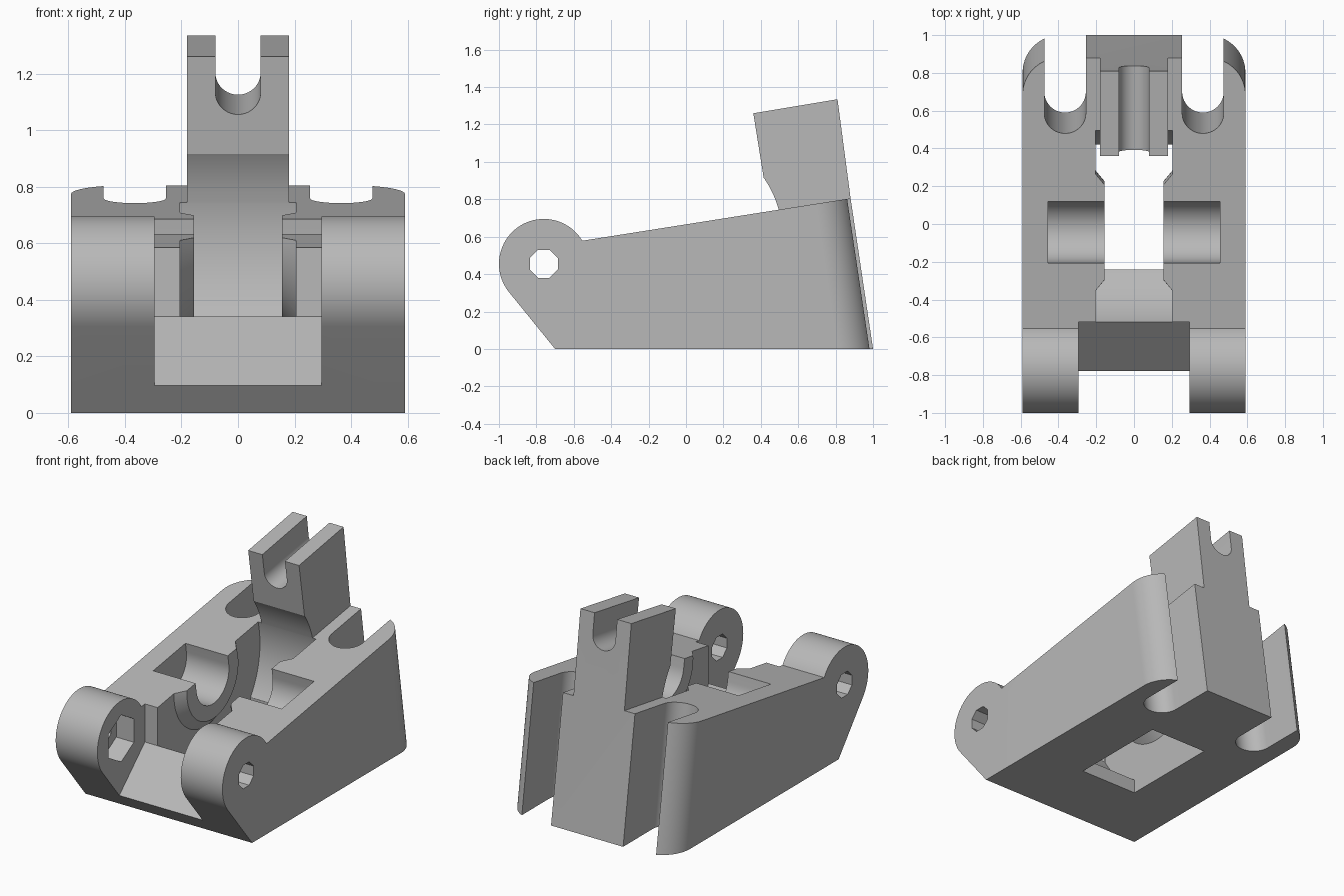
import bpy, bmesh
from math import sin, cos, radians, atan
from mathutils import Matrix, Vector

cube = bpy.data.objects.get("Cube")
if cube:
    bpy.data.objects.remove(cube, do_unlink=True)

grey = bpy.data.materials.new("plain grey")
grey.use_nodes = True
grey.diffuse_color = (0.48, 0.48, 0.48, 1)
grey.node_tree.nodes["Principled BSDF"].inputs["Base Color"].default_value = (0.48, 0.48, 0.48, 1)

PIN = (-0.76, 0.455)      # hinge pin centre (y, z)
AXLE = (-0.035, 0.60)     # wheel axle centre (y, z)
RISE = 0.157              # slope of the top face
LEAN = -0.149             # forward lean of the back face


def arc(cx, cy, r, start, end, n):
    """Points along an arc, angles in degrees."""
    angles = [radians(start + (end - start) * i / n) for i in range(n + 1)]
    return [(cx + r * cos(a), cy + r * sin(a)) for a in angles]


def polygon(centre, r, n, start=0):
    return arc(*centre, r, start, start + 360, n)[:-1]


def u_shape(cx, cy, r, opening, length):
    """Round-ended slot that opens towards an angle in degrees."""
    pts = arc(cx, cy, r, opening + 90, opening + 270, 28)
    dx, dy = length * cos(radians(opening)), length * sin(radians(opening))
    return pts + [(pts[-1][0] + dx, pts[-1][1] + dy), (pts[0][0] + dx, pts[0][1] + dy)]


def make_object(name, bm):
    bmesh.ops.recalc_face_normals(bm, faces=bm.faces)
    mesh = bpy.data.meshes.new(name)
    bm.to_mesh(mesh)
    bm.free()
    mesh.materials.append(grey)
    obj = bpy.data.objects.new(name, mesh)
    bpy.context.collection.objects.link(obj)
    return obj


def prism(name, pts, axis, lo, hi, shear=0):
    """Extrude a 2D outline along an axis, optionally sheared."""
    place = {"x": lambda a, b, t: (t, a, b),
             "y": lambda a, b, t: (a, t, b + shear * t),
             "z": lambda a, b, t: (a, b + shear * t, t)}[axis]
    bm = bmesh.new()
    rings = [[bm.verts.new(place(a, b, t)) for a, b in pts] for t in (lo, hi)]
    for ring in rings:
        bm.faces.new(ring)
    for i in range(len(pts)):
        j = (i + 1) % len(pts)
        bm.faces.new((rings[0][i], rings[0][j], rings[1][j], rings[1][i]))
    return make_object(name, bm)


def combine(target, other, operation="DIFFERENCE"):
    mod = target.modifiers.new("join", "BOOLEAN")
    mod.operation, mod.solver, mod.object = operation, "EXACT", other
    bpy.context.view_layer.objects.active = target
    bpy.ops.object.modifier_apply(modifier=mod.name)
    bpy.data.objects.remove(other, do_unlink=True)


# Wedge body with round hinge lugs
outline = [(-0.70, 0), (1.0, 0), (0.88, 0.805)] + arc(*PIN, 0.24, 31, 219, 48)
body = prism("bracket_body", outline, "x", -0.59, 0.59)

# Upright tongue at the back
tongue = prism("tongue", [(0.81, 1.335), (0.36, 1.26), (0.42, 0.885), (0.48, 0.5),
                          (0.88, 0.5), (0.88, 0.805)], "x", -0.18, 0.18)
combine(body, tongue, "UNION")

# Gap between the lugs
combine(body, prism("lug_gap", [(-1.1, -0.206), (-0.52, 0.34), (-0.52, 0.9), (-1.1, 0.9)],
                    "x", -0.295, 0.295))

# Wheel well with an open bottom; tapered bosses stay standing on its walls
well = prism("wheel_well", polygon(AXLE, 0.55, 96), "x", -0.205, 0.205)
opening = prism("bottom_opening", [(-0.24, -0.1), (0.42, -0.1), (0.42, 0.4), (-0.24, 0.4)],
                "x", -0.205, 0.205)
combine(well, opening, "UNION")
for side in (-1, 1):
    bm = bmesh.new()
    bmesh.ops.create_cone(bm, cap_ends=True, segments=64, radius1=0.374, radius2=0.26, depth=0.095)
    turn = Vector((0, 0, 1)).rotation_difference(Vector((-side, 0, 0))).to_matrix().to_4x4()
    bm.transform(Matrix.Translation((side * 0.2025, *AXLE)) @ turn)
    combine(well, make_object("boss", bm))
combine(body, well)

# Axle cradle
tilt = 90 + atan(RISE) * 57.3
combine(body, prism("axle_cradle", u_shape(*AXLE, 0.165, tilt, 0.4), "x", -0.455, 0.455))

# Bolt slots and rounded rear corners
for side in (-1, 1):
    slot = u_shape(side * 0.365, 0.70, 0.11, 90, 0.6)
    combine(body, prism("bolt_slot", slot, "z", -0.1, 1.0, LEAN))
    corner = arc(0.39, 0.80, 0.20, 0, 90, 24) + [(0.39, 1.3), (0.7, 1.3), (0.7, 0.80)]
    corner = [(side * x, y) for x, y in corner]
    combine(body, prism("rear_corner", corner, "z", -0.1, 1.0, LEAN))

# Open notch in the top of the tongue
notch = u_shape(0, 1.135 - RISE * 0.39, 0.08, 90, 0.5)
combine(body, prism("tongue_notch", notch, "y", 0.2, 1.1, RISE))

# Pin hole through both lugs, nut pocket inside the right one
combine(body, prism("pin_hole", polygon(PIN, 0.081, 8, 22.5), "x", -0.8, 0.8))
combine(body, prism("nut_pocket", polygon(PIN, 0.15, 6, 30), "x", -0.42, -0.2))

# Smooth curved walls, keep edges crisp
bpy.ops.object.select_all(action="DESELECT")
body.select_set(True)
bpy.context.view_layer.objects.active = body
bpy.ops.object.shade_smooth_by_angle(angle=radians(25))
